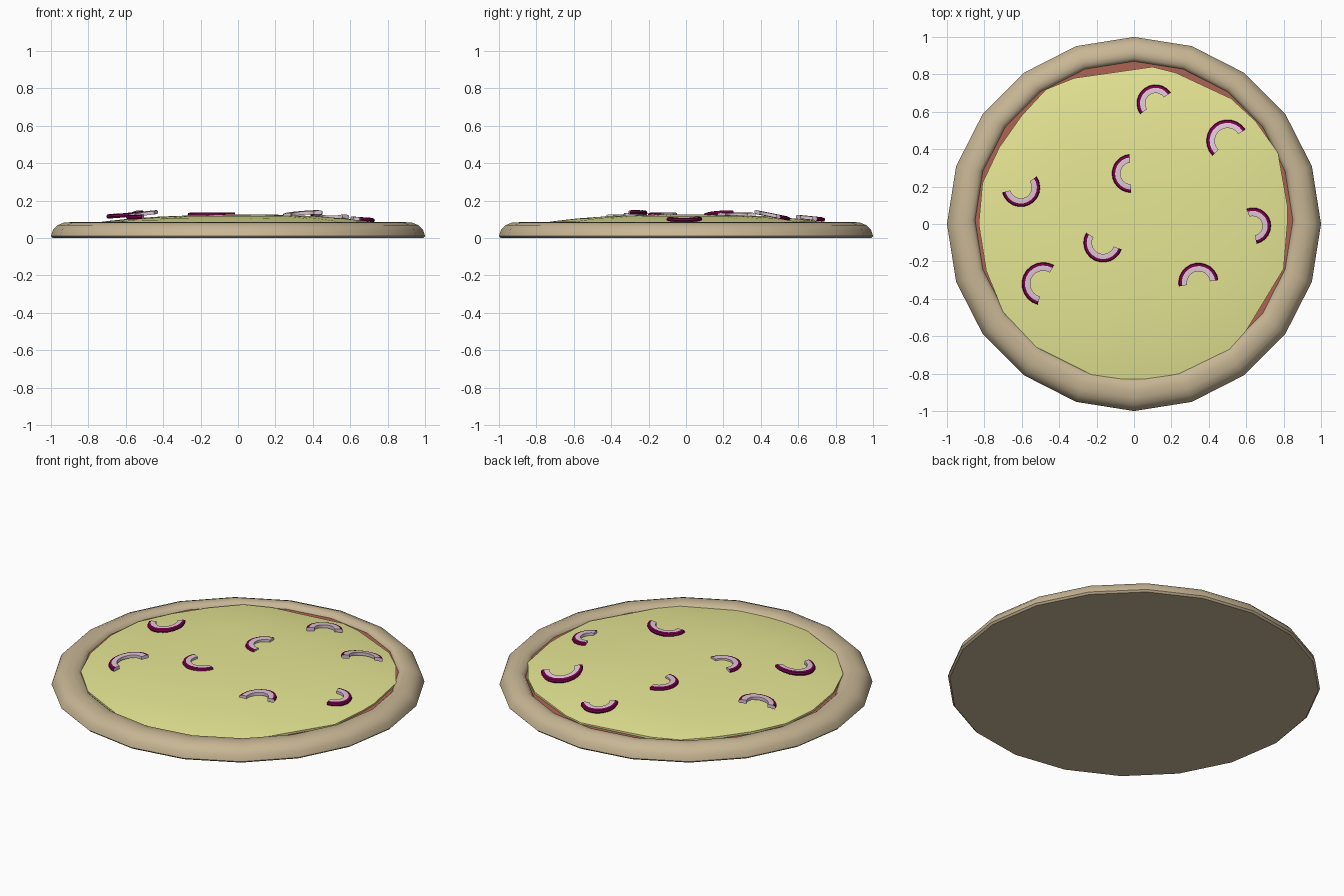
import bpy, bmesh, math

if "Cube" in bpy.data.objects:
    bpy.data.objects.remove(bpy.data.objects["Cube"])

def material(name, rgb):
    m = bpy.data.materials.new(name)
    m.diffuse_color = (*rgb, 1)
    m.use_nodes = True
    m.node_tree.nodes["Principled BSDF"].inputs["Base Color"].default_value = m.diffuse_color
    return m

DOUGH = material("baked_dough", (0.58, 0.47, 0.30))
SAUCE = material("tomato_sauce", (0.43, 0.13, 0.09))
CHEESE = material("melted_cheese", (0.80, 0.80, 0.30))
FLESH = material("onion_flesh", (0.74, 0.56, 0.66))
SKIN = material("onion_skin", (0.19, 0.0, 0.07))

def finish(name, bm, mats, angle=35):
    bmesh.ops.recalc_face_normals(bm, faces=bm.faces[:])
    me = bpy.data.meshes.new(name)
    bm.to_mesh(me)
    bm.free()
    ob = bpy.data.objects.new(name, me)
    bpy.context.collection.objects.link(ob)
    for m in mats:
        me.materials.append(m)
    bpy.ops.object.select_all(action='DESELECT')
    bpy.context.view_layer.objects.active = ob
    ob.select_set(True)
    bpy.ops.object.shade_smooth_by_angle(angle=math.radians(angle))
    return ob

def bridge(bm, a, b, closed=True):
    n = len(a)
    return [bm.faces.new((a[i], a[(i + 1) % n], b[(i + 1) % n], b[i]))
            for i in range(n if closed else n - 1)]

def ring(bm, r, z, n=20, dy=0.0):
    return [bm.verts.new((r * math.cos(math.tau * i / n),
                          r * math.sin(math.tau * i / n) + dy, z)) for i in range(n)]

# Crust: 20-sided rounded rim, the hollow slightly off-centre (r, z, y shift)
bm = bmesh.new()
profile = [(0.99, 0.0, 0), (1.0, 0.01, 0), (0.99, 0.042, 0), (0.965, 0.068, 0),
           (0.93, 0.082, 0), (0.90, 0.084, 0.01), (0.868, 0.080, 0.018),
           (0.85, 0.062, 0.02), (0.845, 0.04, 0.02)]
rings = [ring(bm, r, z, dy=dy) for r, z, dy in profile]
for a, b in zip(rings, rings[1:]):
    bridge(bm, a, b)
bm.faces.new(rings[0])
bm.faces.new(rings[-1])
finish("crust", bm, [DOUGH], 40)

# Sauce: thin disc filling the hollow
bm = bmesh.new()
lo, hi = ring(bm, 0.848, 0.045, dy=0.02), ring(bm, 0.85, 0.06, dy=0.02)
bridge(bm, lo, hi)
bm.faces.new(lo)
bm.faces.new(hi)
finish("sauce", bm, [SAUCE])

# Cheese: irregular outline, domed to the middle
outline = [(0.82, 0), (0.82, 0.10), (0.77, 0.38), (0.65, 0.55), (0.52, 0.67), (0.22, 0.81),
           (0.10, 0.84), (-0.04, 0.82), (-0.32, 0.78), (-0.47, 0.72), (-0.60, 0.58),
           (-0.72, 0.41), (-0.81, 0.22), (-0.83, 0), (-0.79, -0.25), (-0.70, -0.47),
           (-0.52, -0.66), (-0.22, -0.81), (-0.10, -0.83), (0.10, -0.83), (0.20, -0.82),
           (0.51, -0.67), (0.60, -0.57), (0.80, -0.24)]

def cheese_z(x, y, t):
    return 0.123 - 0.052 * t ** 3 + 0.0025 * math.sin(5 * x + 1) * math.cos(4 * y)

bm = bmesh.new()
loops = [[bm.verts.new((x, y, 0.052)) for x, y in outline]]
for t in (1.0, 0.96, 0.85, 0.7, 0.5, 0.25):
    loops.append([bm.verts.new((x * t, y * t, cheese_z(x * t, y * t, t))) for x, y in outline])
for a, b in zip(loops, loops[1:]):
    bridge(bm, a, b)
bm.faces.new(loops[0])
top = bm.verts.new((0, 0, cheese_z(0, 0, 0)))
last = loops[-1]
for i in range(len(last)):
    bm.faces.new((last[i], last[(i + 1) % len(last)], top))
finish("cheese", bm, [CHEESE])

# Onion slices: x, y, z, outer radius, start and end angle, slope in x and y
slices = [(0.115, 0.645, 0.108, 0.10, 35, 215, 0.0, -0.10),
          (0.50, 0.445, 0.124, 0.113, 32, 225, 0.0, -0.20),
          (-0.015, 0.27, 0.124, 0.103, 95, 270, 0.0, 0.0),
          (-0.605, 0.195, 0.127, 0.103, 195, 395, 0.10, 0.06),
          (0.635, -0.01, 0.102, 0.097, -78, 110, -0.07, 0.0),
          (-0.165, -0.10, 0.125, 0.105, 150, 340, 0.0, 0.0),
          (-0.485, -0.32, 0.125, 0.115, 60, 255, 0.12, 0.08),
          (0.345, -0.315, 0.129, 0.107, 8, 190, 0.08, 0.05)]
section = [(-0.017, 0.011), (-0.004, 0.008), (0, -0.002), (-0.006, -0.011),
           (-0.045, -0.009), (-0.045, 0.009)]
STEPS = 12
for k, (cx, cy, cz, R, a0, a1, sx, sy) in enumerate(slices, 1):
    bm = bmesh.new()
    loops = []
    for i in range(STEPS + 1):
        a = math.radians(a0 + (a1 - a0) * i / STEPS)
        loop = []
        for dr, dz in section:
            x, y = (R + dr) * math.cos(a), (R + dr) * math.sin(a)
            loop.append(bm.verts.new((cx + x, cy + y, cz + dz + sx * x + sy * y)))
        loops.append(loop)
    for a, b in zip(loops, loops[1:]):
        for j, f in enumerate(bridge(bm, a, b)):
            f.material_index = 1 if j < 3 else 0
    bm.faces.new(loops[0])
    bm.faces.new(loops[-1])
    finish(f"onion_slice_{k}", bm, [FLESH, SKIN])
